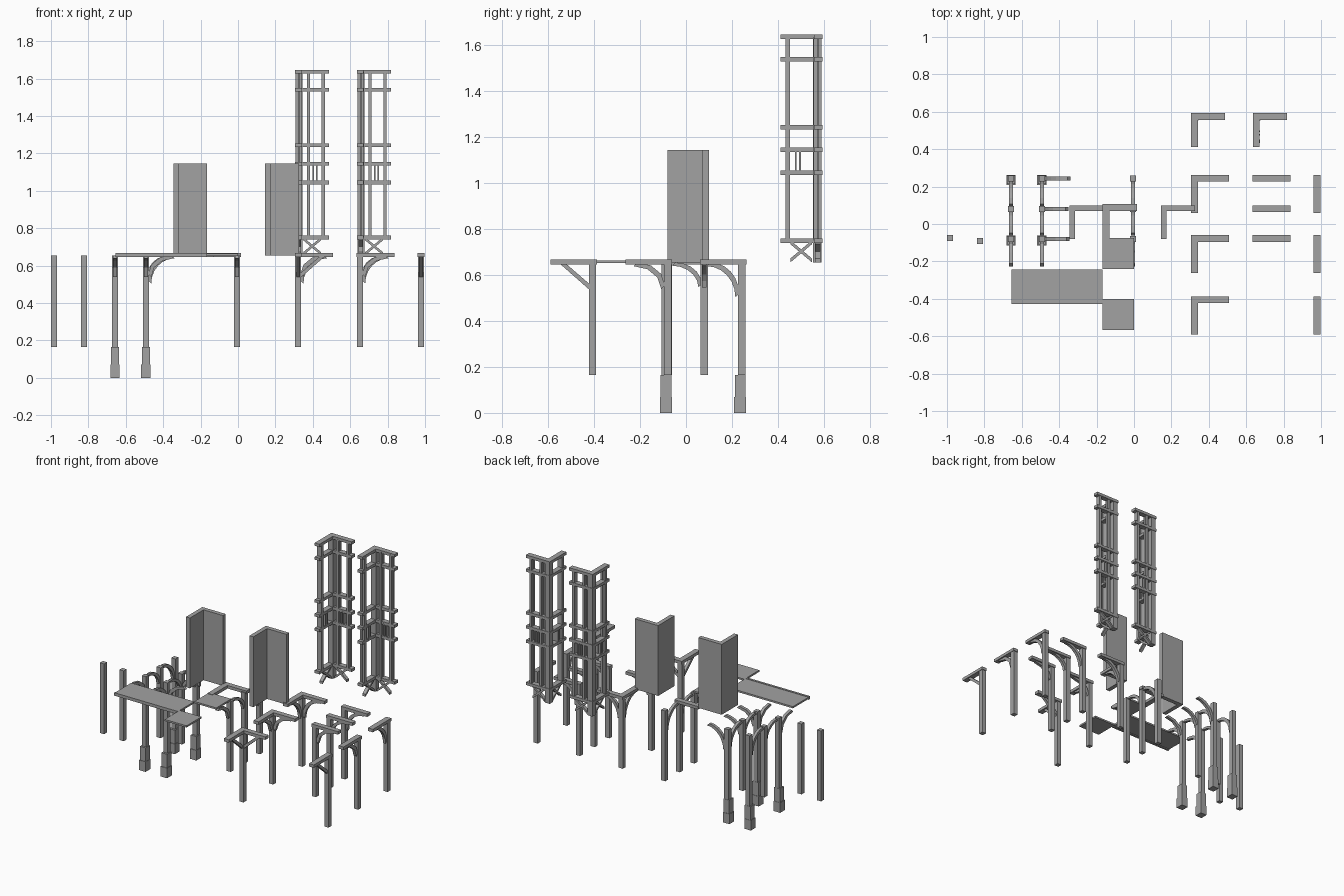
import bpy, bmesh, math
from mathutils import Vector

if "Cube" in bpy.data.objects:
    bpy.data.objects.remove(bpy.data.objects["Cube"])

stone = bpy.data.materials.new("plain_grey")
stone.use_nodes = True
GREY = (0.36, 0.36, 0.36, 1)
stone.diffuse_color = GREY
stone.node_tree.nodes["Principled BSDF"].inputs["Base Color"].default_value = GREY

BASE, TOP, RAIL = 0.165, 0.655, 0.667   # foot top, post top, beam top


def finish(bm, name):
    bmesh.ops.recalc_face_normals(bm, faces=bm.faces)
    mesh = bpy.data.meshes.new(name)
    bm.to_mesh(mesh)
    bm.free()
    mesh.materials.append(stone)
    bpy.context.collection.objects.link(bpy.data.objects.new(name, mesh))


def add_box(bm, x0, x1, y0, y1, z0, z1):
    lo, hi = Vector((x0, y0, z0)), Vector((x1, y1, z1))
    for v in bmesh.ops.create_cube(bm, size=1)["verts"]:
        v.co = (lo + hi) / 2 + v.co * (hi - lo)


def box(name, *bounds):
    bm = bmesh.new()
    add_box(bm, *bounds)
    finish(bm, name)


def add_strip(bm, inner, outer, origin, along, width):
    """Solid bar between two (distance, height) paths, standing in the plane of 'along'."""
    side = along.cross(Vector((0, 0, 1))) * width / 2
    rings = []
    for a, b in zip(inner, outer):
        pa, pb = (origin + along * d + Vector((0, 0, z)) for d, z in (a, b))
        rings.append([bm.verts.new(p) for p in (pa - side, pa + side, pb + side, pb - side)])
    for r, s in zip(rings, rings[1:]):
        for i in range(4):
            j = (i + 1) % 4
            bm.faces.new((r[i], r[j], s[j], s[i]))
    bm.faces.new(rings[0])
    bm.faces.new(rings[-1])


X, Y = Vector((1, 0, 0)), Vector((0, -1, 0))


def brace(name, x, y, along, style):
    """Bracket from a post centre up to the beam: straight, or a quarter arc."""
    span, drop, thick, steps = style
    inner, outer = [], []
    for i in range(steps + 1):
        t = i / steps
        if steps == 1:
            d, z = span * t, TOP - drop * (1 - t)
            inner.append((0.012 + d - thick * t * 0.3, z))
            outer.append((0.012 + d + thick * (1.2 * t), z - thick * 1.4 * (1 - t)))
        else:
            a = t * math.pi / 2
            inner.append((0.012 + span * (1 - math.cos(a)), TOP - drop + drop * math.sin(a)))
            outer.append((0.012 + (span + thick) - span * math.cos(a),
                          TOP - drop - thick + drop * math.sin(a)))
    bm = bmesh.new()
    add_strip(bm, inner, outer, Vector((x, y, 0)), along, 0.02)
    finish(bm, name)


# Bracket style of each row: span, drop, thickness, segments
BACK, MID = (0.125, 0.135, 0.016, 6), (0.115, 0.095, 0.014, 5)
NEAR, FRONT = (0.12, 0.1, 0.016, 3), (0.115, 0.095, 0.018, 1)
ROWS = {"back": (0.243, BACK), "middle": (0.08, MID),
        "near": (-0.08, NEAR), "front": (-0.407, FRONT)}


def post(name, x, y, z0=BASE):
    box(name, x - 0.016, x + 0.016, y - 0.016, y + 0.016, z0, TOP)


def foot(name, x, y):
    bm = bmesh.new()
    add_box(bm, x - 0.026, x + 0.024, y - 0.034, y + 0.019, 0, 0.07)
    add_box(bm, x - 0.022, x + 0.022, y - 0.030, y + 0.017, 0.07, BASE)
    finish(bm, name)


def module(label, x, row, arms, beams, footed=False):
    y, style = ROWS[row]
    tag = label + "_" + row
    post(tag + "_post", x, y)
    if footed:
        foot(tag + "_foot", x, y)
    for arm in arms:
        brace(tag + "_brace_" + arm, x, y, X if arm == "x" else Y, style)
    if beams:
        bm = bmesh.new()
        if "x" in arms:
            add_box(bm, x - 0.018, x + 0.185, y - 0.016, y + 0.02, 0.646, RAIL)
        if "y" in arms:
            add_box(bm, x - 0.018, x + 0.02, y - 0.183, y + 0.02, 0.646, RAIL)
        finish(bm, tag + "_beam")


# Posts with brackets, grouped by column
for row in ("back", "middle", "near"):
    module("outer", -0.657, row, "y", False, row != "middle")
    module("corner", -0.492, row, "xy", False, row != "middle")
    module("inner", -0.005, row, "y", False)
    module("straight", 0.652, row, "x", True)
for row in ("back", "near", "front"):
    module("angled", 0.322, row, "xy", True)
    module("end", 0.978, row, "y", True)

# Plain posts
post("plain_post_outer", -0.984, -0.076)
post("plain_post_inner", -0.823, -0.091)

# Floor plates and edge beams
box("long_floor", -0.655, -0.168, -0.415, -0.242, 0.652, 0.664)
box("long_floor_edge", -0.655, -0.168, -0.428, -0.413, 0.646, RAIL)
box("square_floor_back", -0.168, 0, -0.24, -0.075, 0.652, 0.664)
box("square_floor_front", -0.168, 0, -0.567, -0.402, 0.652, 0.664)
box("corner_beam_long", -0.168, 0.015, 0.07, 0.107, 0.646, RAIL)
box("corner_beam_short", -0.168, -0.13, -0.097, 0.07, 0.646, RAIL)

# Corner wall panels
for name, x in (("left_wall", -0.345), ("right_wall", 0.145)):
    bm = bmesh.new()
    add_box(bm, x, x + 0.18, 0.07, 0.1, TOP, 1.145)
    add_box(bm, x, x + 0.03, -0.08, 0.07, TOP, 1.145)
    finish(bm, name)


def tower(label, x, y):
    """Corner frame with two arms; x, y is its outer corner."""
    bm = bmesh.new()
    # rails
    for z in (0.75, 1.045, 1.145, 1.243, 1.54, 1.637):
        add_box(bm, x, x + 0.183, y - 0.037, y, z - 0.01, z + 0.01)
        add_box(bm, x, x + 0.037, y - 0.183, y - 0.037, z - 0.01, z + 0.01)
    finish(bm, label + "_rails")
    bm = bmesh.new()
    # corner post, inner posts and paired end posts
    add_box(bm, x + 0.003, x + 0.04, y - 0.04, y - 0.003, TOP, 1.637)
    for s in (0.003, 0.022):
        e = s + 0.016
        add_box(bm, x + 0.142, x + 0.16, y - e, y - s, 0.75, 1.637)
        add_box(bm, x + s, x + e, y - 0.16, y - 0.142, 0.75, 1.637)
        add_box(bm, x + 0.064, x + 0.08, y - e, y - s, 0.75, 1.637)
        # balusters of the middle band
        for d in (0.093, 0.112):
            add_box(bm, x + d, x + d + 0.008, y - e, y - s, 1.045, 1.145)
            add_box(bm, x + s, x + e, y - d - 0.008, y - d, 1.045, 1.145)
    finish(bm, label + "_posts")
    bm = bmesh.new()
    # crossed struts below the lowest rail
    for along, origin in ((X, Vector((x, y - 0.02, 0))), (Y, Vector((x + 0.02, y, 0)))):
        for a, b in ((0.045, 0.14), (0.14, 0.045)):
            add_strip(bm, [(a, TOP), (b, 0.735)], [(a, 0.672), (b, 0.752)], origin, along, 0.024)
    finish(bm, label + "_cross_struts")


tower("left_tower", 0.304, 0.594)
tower("right_tower", 0.635, 0.594)
